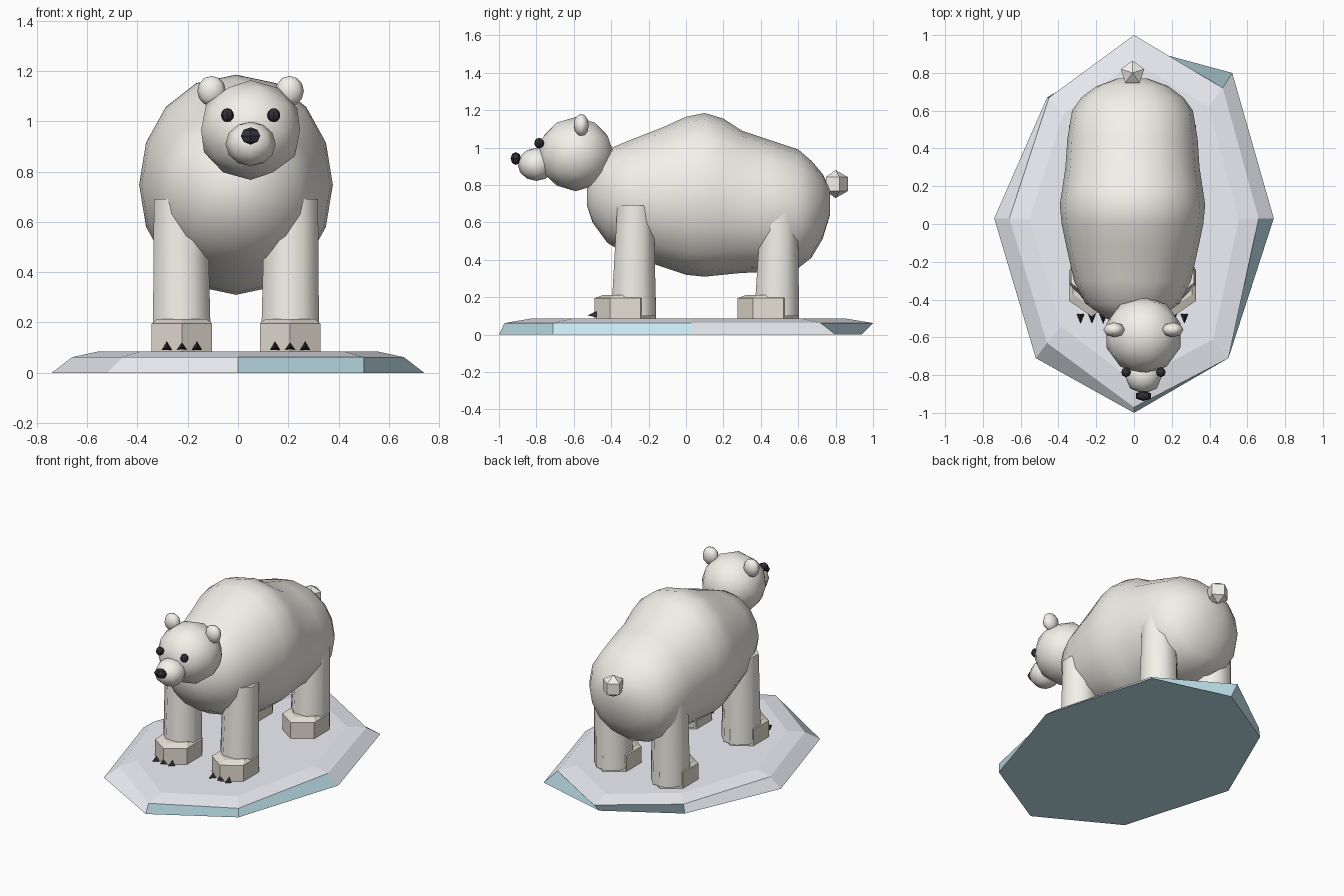
import bpy, bmesh, math
from mathutils import Matrix, Vector

if "Cube" in bpy.data.objects:
    bpy.data.objects.remove(bpy.data.objects["Cube"])


def material(name, rgb):
    m = bpy.data.materials.new(name)
    m.diffuse_color = (*rgb, 1)
    m.use_nodes = True
    m.node_tree.nodes["Principled BSDF"].inputs["Base Color"].default_value = m.diffuse_color
    return m


FUR = material("fur", (0.90, 0.88, 0.82))
PAW = material("paw", (0.80, 0.75, 0.66))
BLACK = material("black", (0.03, 0.03, 0.04))
SNOW = material("snow", (0.86, 0.88, 0.94))
ICE = material("ice", (0.55, 0.80, 0.88))
CX = -0.008  # body centre line


def finish(name, bm, mats, smooth=False):
    bmesh.ops.recalc_face_normals(bm, faces=bm.faces[:])
    for f in bm.faces:
        f.smooth = smooth
    me = bpy.data.meshes.new(name)
    bm.to_mesh(me)
    bm.free()
    for m in mats:
        me.materials.append(m)
    ob = bpy.data.objects.new(name, me)
    bpy.context.collection.objects.link(ob)
    return ob


def loft(bm, rings):
    """Skin a list of rings and cap both ends."""
    vs = [[bm.verts.new(p) for p in r] for r in rings]
    n = len(vs[0])
    bands = [[bm.faces.new((a[i], a[(i + 1) % n], b[(i + 1) % n], b[i]))
              for i in range(n)] for a, b in zip(vs, vs[1:])]
    return bands, [bm.faces.new(vs[0][::-1]), bm.faces.new(vs[-1])]


def ball(name, centre, radii, mat, seg=0, rings=0, sub=2, smooth=True):
    bm = bmesh.new()
    mtx = Matrix.Translation(centre) @ Matrix.Diagonal((*radii, 1))
    if seg:
        bmesh.ops.create_uvsphere(bm, u_segments=seg, v_segments=rings, radius=1, matrix=mtx)
    else:
        bmesh.ops.create_icosphere(bm, subdivisions=sub, radius=1, matrix=mtx)
    return finish(name, bm, [mat], smooth)


def prism(name, sides, sections, mat, turn=0.0, smooth=False):
    """Vertical loft; sections are (x, y, z, rx, ry)."""
    bm = bmesh.new()
    ang = [turn + math.tau * i / sides for i in range(sides)]
    loft(bm, [[(x + rx * math.cos(a), y + ry * math.sin(a), z) for a in ang]
              for x, y, z, rx, ry in sections])
    return finish(name, bm, [mat], smooth)


# Ice floe: irregular octagon with a bevelled snow top
low = [(0, -1), (.5, -.71), (.74, .03), (.52, .80), (0, .94), (-.46, .67), (-.74, .03), (-.52, -.71)]
mid = [(0, -.97), (.5, -.71), (.66, .03), (.47, .72), (0, 1), (-.45, .67), (-.66, .03), (-.46, -.63)]
bm = bmesh.new()
bands, caps = loft(bm, [[(x, y, 0) for x, y in low],
                        [(x, y, 0.062) for x, y in mid],
                        [(x * 0.84, y * 0.86, 0.085) for x, y in mid]])
for i in (0, 1, 3, 4):
    bands[0][i].material_index = 1
caps[0].material_index = 1
finish("ice_floe", bm, [SNOW, ICE])

# Body: elliptical sections along y (y, half width, bottom, top)
sections = [(-.53, .05, .69, .78), (-.50, .14, .60, .89), (-.42, .25, .49, .99), (-.30, .31, .42, 1.04),
            (-.12, .35, .36, 1.11), (0, .375, .32, 1.165), (.10, .385, .31, 1.185),
            (.20, .37, .32, 1.155), (.30, .355, .33, 1.09), (.45, .345, .335, 1.04),
            (.60, .32, .355, .99), (.67, .27, .41, .93), (.73, .19, .51, .86), (.77, .08, .64, .78)]
bm = bmesh.new()
rings = []
for y, w, z0, z1 in sections:
    ring = []
    for i in range(16):
        a = math.tau * i / 16
        c = math.copysign(abs(math.cos(a)) ** 0.93, math.cos(a))
        ring.append((CX + w * c, y, (z0 + z1) / 2 + (z1 - z0) / 2 * math.sin(a)))
    rings.append(ring)
loft(bm, rings)
finish("body", bm, [FUR], True)

# Head, turned slightly to one side of the centre line
HX = 0.05
ball("head", (HX, -.59, .965), (.207, .205, .198), FUR)
ball("muzzle", (HX, -.80, .91), (.10, .10, .088), FUR, seg=8, rings=6)
ball("nose", (HX, -.91, .942), (.045, .028, .034), BLACK, seg=6, rings=4, smooth=False)
for side, s in (("left", -1), ("right", 1)):
    ball(side + "_eye", (HX + s * .092, -.785, 1.024), (.026, .026, .028), BLACK, seg=8, rings=6, smooth=False)
    ball(side + "_ear", (HX + s * .155, -.56, 1.12), (.057, .04, .06), FUR, seg=8, rings=6)

# Tail
ball("tail", (CX, .80, .805), (.075, .075, .075), FUR, seg=5, rings=3, smooth=False)

# Legs, paws and front claws
for side, s in (("left", -1), ("right", 1)):
    x = CX + s * .215
    for part, ly, py in (("front", -.28, -.325), ("hind", .485, .44)):
        top_y = ly + (.01 if part == "front" else .015)
        leg = prism(f"{part}_{side}_leg", 8,
                    [(x, ly, .10, .125, .13), (x + s * .005, top_y, .69, .115, .105)], FUR, math.pi / 8)
        leg.data.polygons.foreach_set("use_smooth", [len(p.vertices) == 4 for p in leg.data.polygons])
        prism(f"{part}_{side}_paw", 6,
              [(x, py, .085, .139, .165), (x, py, .195, .139, .165), (x, py + .02, .213, .115, .135)],
              PAW, math.pi / 2)
    for k in (-1, 0, 1):
        bm = bmesh.new()
        tip = Matrix.Translation((x + k * .06, -.502, .103)) @ Matrix.Rotation(math.pi / 2, 4, 'X')
        bmesh.ops.create_cone(bm, cap_ends=True, segments=3, radius1=.023, radius2=0, depth=.05, matrix=tip)
        finish(f"{side}_claw_{k + 2}", bm, [BLACK])
